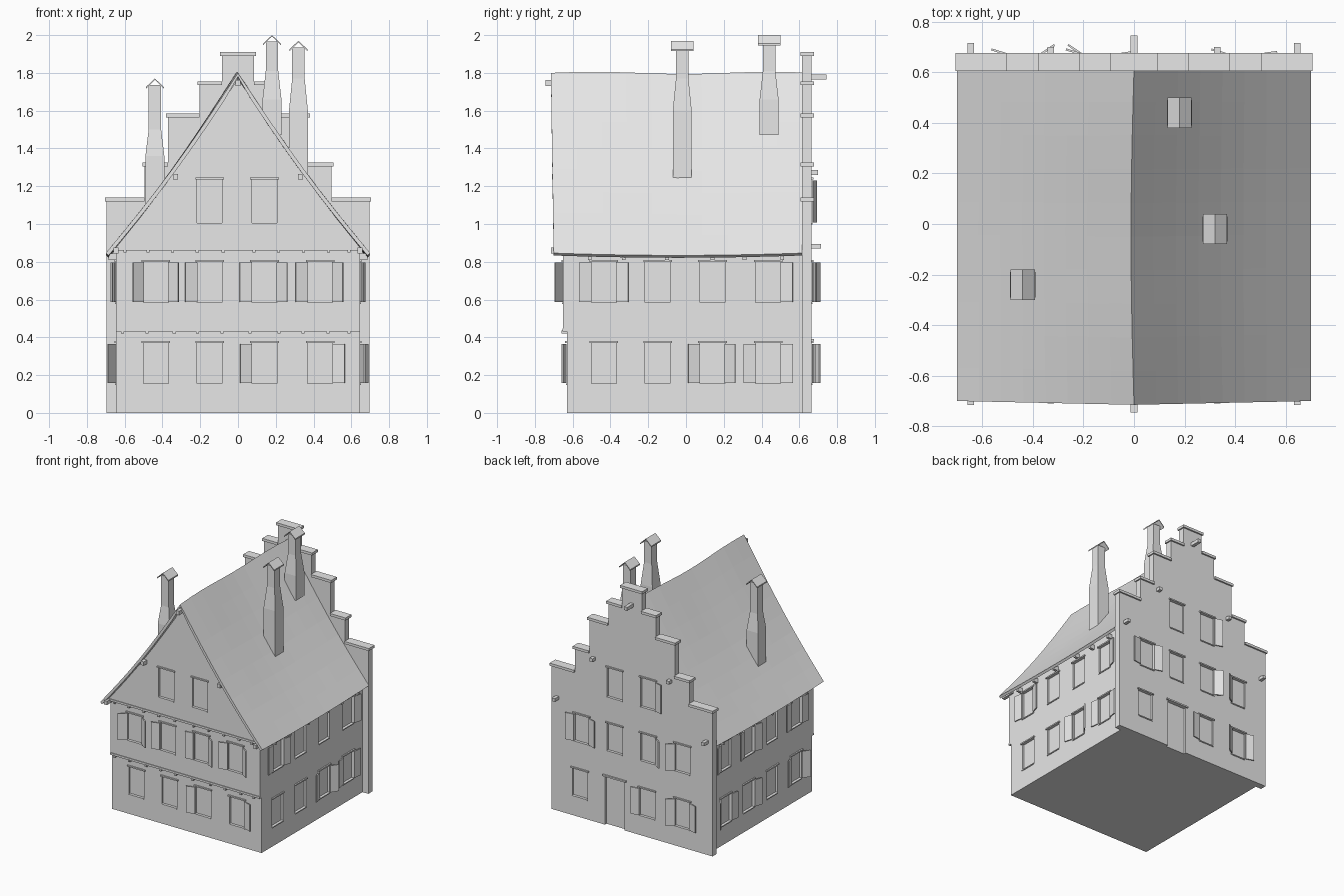
import bpy, bmesh, math, random
from mathutils import Matrix, Vector

random.seed(4)
cube = bpy.data.objects.get("Cube")
if cube:
    bpy.data.objects.remove(cube, do_unlink=True)

plaster = bpy.data.materials.new("plain_grey")
plaster.use_nodes = True
GREY = (0.8, 0.8, 0.8, 1)
plaster.diffuse_color = GREY
plaster.node_tree.nodes["Principled BSDF"].inputs["Base Color"].default_value = GREY


def finish(name, bm):
    bmesh.ops.recalc_face_normals(bm, faces=bm.faces[:])
    mesh = bpy.data.meshes.new(name)
    bm.to_mesh(mesh)
    bm.free()
    mesh.materials.append(plaster)
    ob = bpy.data.objects.new(name, mesh)
    bpy.context.collection.objects.link(ob)
    return ob


def box(bm, x, y, z, m=Matrix()):
    """Box from (min, max) pairs, placed by matrix m."""
    size = Vector((x[1] - x[0], y[1] - y[0], z[1] - z[0]))
    mid = Vector((sum(x) / 2, sum(y) / 2, sum(z) / 2))
    bmesh.ops.create_cube(bm, size=1, matrix=m @ Matrix.Translation(mid) @ Matrix.Diagonal(size).to_4x4())


def prism(name, outline, y0, y1):
    """Solid from an x-z outline, extruded along y."""
    bm = bmesh.new()
    face = bm.faces.new([bm.verts.new((x, y0, z)) for x, z in outline])
    rim = [bm.verts.new((x, y1, z)) for x, z in outline]
    base = list(face.verts)
    bm.faces.new(rim)
    for i in range(len(base)):
        bm.faces.new((base[i], base[i - 1], rim[i - 1], rim[i]))
    return finish(name, bm)


def roof_z(x):
    t = abs(x) / 0.7
    return 1.8 - 0.96 * t - 0.035 * math.sin(math.pi * t)


# Walls: each floor juts slightly past the one below
W = 0.645
lower = prism("lower_walls", [(-W, 0), (W, 0), (W, 0.44), (-W, 0.44)], -0.63, 0.62)
upper = prism("upper_walls", [(-W, 0.44), (W, 0.44), (W, 0.87), (-W, 0.87)], -0.65, 0.62)
xs = [W * (1 - i / 5) for i in range(11)]
gable = prism("front_gable", [(-W, 0.86), (W, 0.86)] + [(x, roof_z(x) - 0.03) for x in xs], -0.67, 0.62)

# Stepped back gable with cap stones
steps = [(0.695, 1.12), (0.495, 1.305), (0.37, 1.565), (0.205, 1.735), (0.085, 1.89)]
half = [(0.695, 0)]
for i, (x, z) in enumerate(steps):
    half.append((x, z))
    if i + 1 < len(steps):
        half.append((steps[i + 1][0], z))
back = prism("stepped_back_wall", half + [(-x, z) for x, z in reversed(half)], 0.615, 0.665)
bm = bmesh.new()
for i, (x, z) in enumerate(steps):
    inner = steps[i + 1][0] if i + 1 < len(steps) else 0
    for s in (-1, 1):
        box(bm, sorted((s * (x + 0.01), s * inner)), (0.606, 0.677), (z, z + 0.02))
finish("step_caps", bm)

# Roof: gently sagging slopes
bm = bmesh.new()
rows = []
for j in range(11):
    row = []
    for i in range(17):
        x = -0.7 + 1.4 * i / 16
        t = abs(x) / 0.7
        front = -0.70 - 0.015 * (1 - t)
        v = j / 10
        y = front + (0.615 - front) * v
        z = roof_z(x) + 0.006 * math.sin(v * 9) * (1 - t) + 0.012 * t * (4 * (v - 0.5) ** 2 - 0.5)
        row.append(bm.verts.new((x - 0.012 * math.sin(math.pi * v) * (1 - t), y, z)))
    rows.append(row)
for a, b in zip(rows, rows[1:]):
    for i in range(16):
        bm.faces.new((a[i], a[i + 1], b[i + 1], b[i]))
roof = finish("roof", bm)
mod = roof.modifiers.new("thickness", "SOLIDIFY")
mod.thickness = 0.02
mod.offset = -1

# Roof beams showing through both gables
bm = bmesh.new()
box(bm, (-0.013, 0.013), (-0.745, -0.6), (1.73, 1.762))
box(bm, (-0.013, 0.013), (0.65, 0.745), (1.765, 1.792))
for s in (-1, 1):
    for x, z, front, rear in ((0.33, 1.25, -0.71, 0.70), (0.645, 0.86, -0.715, 0.715)):
        box(bm, (s * x - 0.013, s * x + 0.013), (front, -0.6), (z - 0.015, z + 0.015))
        box(bm, (s * x - 0.013, s * x + 0.013), (0.65, rear), (z + 0.01, z + 0.035))
finish("roof_beams", bm)

# Jetty boards, joist ends and eave brackets
bm = bmesh.new()
for y, z in ((-0.655, 0.44), (-0.675, 0.87)):
    box(bm, (-W, W), (y, y + 0.04), (z - 0.008, z + 0.008))
    for k in range(10):
        x = -0.6 + k * 1.2 / 9 + random.uniform(-0.02, 0.02)
        box(bm, (x - 0.008, x + 0.008), (y - 0.003, y + 0.04), (z - 0.02, z - 0.004))
for s in (-1, 1):
    for y in (-0.51, -0.33, -0.1, 0.14, 0.31, 0.51):
        box(bm, sorted((s * 0.64, s * 0.685)), (y - 0.01, y + 0.01), (0.81, 0.845))
finish("joists", bm)

# Chimneys: wide base, tapered shoulder, narrow shaft, folded hood
bm = bmesh.new()
hoods = bmesh.new()
for cx, cy, base, s0, s1, top in ((-0.44, -0.24, 1.08, 1.36, 1.5, 1.77),
                                  (0.32, -0.02, 1.24, 1.6, 1.77, 1.97),
                                  (0.18, 0.44, 1.47, 1.66, 1.81, 2.0)):
    rings = []
    for z, r in ((base, 0.05), (s0, 0.05), (s1, 0.033), (top - 0.035, 0.033)):
        rings.append([bm.verts.new((cx + a * r, cy + b * r, z)) for a, b in ((-1, -1), (1, -1), (1, 1), (-1, 1))])
    for a, b in zip(rings, rings[1:]):
        for i in range(4):
            bm.faces.new((a[i], a[i - 1], b[i - 1], b[i]))
    bm.faces.new(rings[0])
    bm.faces.new(rings[-1])
    fold = [(-0.048, -0.055), (0, -0.007), (0.048, -0.055), (0.048, -0.045), (0, 0), (-0.048, -0.045)]
    ends = [[hoods.verts.new((cx + x, cy + y, top + z)) for x, z in fold] for y in (-0.06, 0.06)]
    for ring in ends:
        hoods.faces.new(ring)
    for i in range(6):
        hoods.faces.new((ends[0][i], ends[0][i - 1], ends[1][i - 1], ends[1][i]))
finish("chimneys", bm)
finish("chimney_hoods", hoods)

# Windows: turn, wall distance, bottom and top, then centre and open shutters for each
LOW, HIGH, ATTIC = (0.155, 0.37), (0.585, 0.80), (1.005, 1.235)
FOUR, TWO = (-0.435, -0.15, 0.14, 0.435), (-0.15, 0.14)
layout = [
    (0, 0.63, LOW, FOUR, ("", "", "L", "R")),
    (0, 0.65, HIGH, FOUR, ("LR", "L", "LR", "LR")),
    (0, 0.67, ATTIC, TWO, ("", "")),
    (1, W, LOW, FOUR, ("", "", "LR", "LR")),
    (1, W, HIGH, FOUR, ("LR", "", "", "R")),
    (2, 0.665, LOW, (-0.45, 0.13, 0.435), ("", "L", "LR")),
    (2, 0.665, HIGH, FOUR, ("LR", "", "R", "L")),
    (2, 0.665, ATTIC, TWO, ("", "R")),
    (3, W, LOW, FOUR, ("LR", "R", "", "LR")),
    (3, W, HIGH, FOUR, ("L", "LR", "", "LR")),
]
cuts, trims, shutters = bmesh.new(), bmesh.new(), bmesh.new()
HALF = 0.066
for turn, dist, (z0, z1), centres, opened in layout:
    for u, sides in zip(centres, opened):
        m = Matrix.Rotation(turn * math.pi / 2, 4, "Z") @ Matrix.Translation((u, -dist, 0))
        box(cuts, (-HALF, HALF), (-0.03, 0.015), (z0, z1), m)
        box(trims, (-HALF - 0.01, HALF + 0.01), (-0.01, 0.01), (z1, z1 + 0.01), m)
        box(trims, (-HALF, HALF), (-0.006, 0.01), (z0 - 0.008, z0), m)
        for side in sides:
            s = -1 if side == "L" else 1
            tilt = random.choice((0.15, 0.3, 0.6))
            hinge = Matrix.Translation((s * HALF, -0.006, 0)) @ Matrix.Rotation(-s * tilt, 4, "Z")
            box(shutters, sorted((0, s * 0.066)), (-0.004, 0.004), (z0 + 0.002, z1 - 0.005), m @ hinge)

# Back door
m = Matrix.Rotation(math.pi, 4, "Z") @ Matrix.Translation((-0.15, -0.665, 0))
box(cuts, (-0.085, 0.085), (-0.03, 0.02), (-0.02, 0.38), m)
box(trims, (-0.1, 0.1), (-0.012, 0.01), (0.38, 0.392), m)
finish("window_trims", trims)
finish("shutters", shutters)

# Sink the openings into the walls
cutter = finish("opening_cutter", cuts)
cutter.hide_render = True
for wall in (lower, upper, gable, back):
    mod = wall.modifiers.new("openings", "BOOLEAN")
    mod.object = cutter
    mod.solver = "EXACT"
    bpy.context.view_layer.objects.active = wall
    bpy.ops.object.modifier_apply(modifier=mod.name)
bpy.data.objects.remove(cutter, do_unlink=True)
